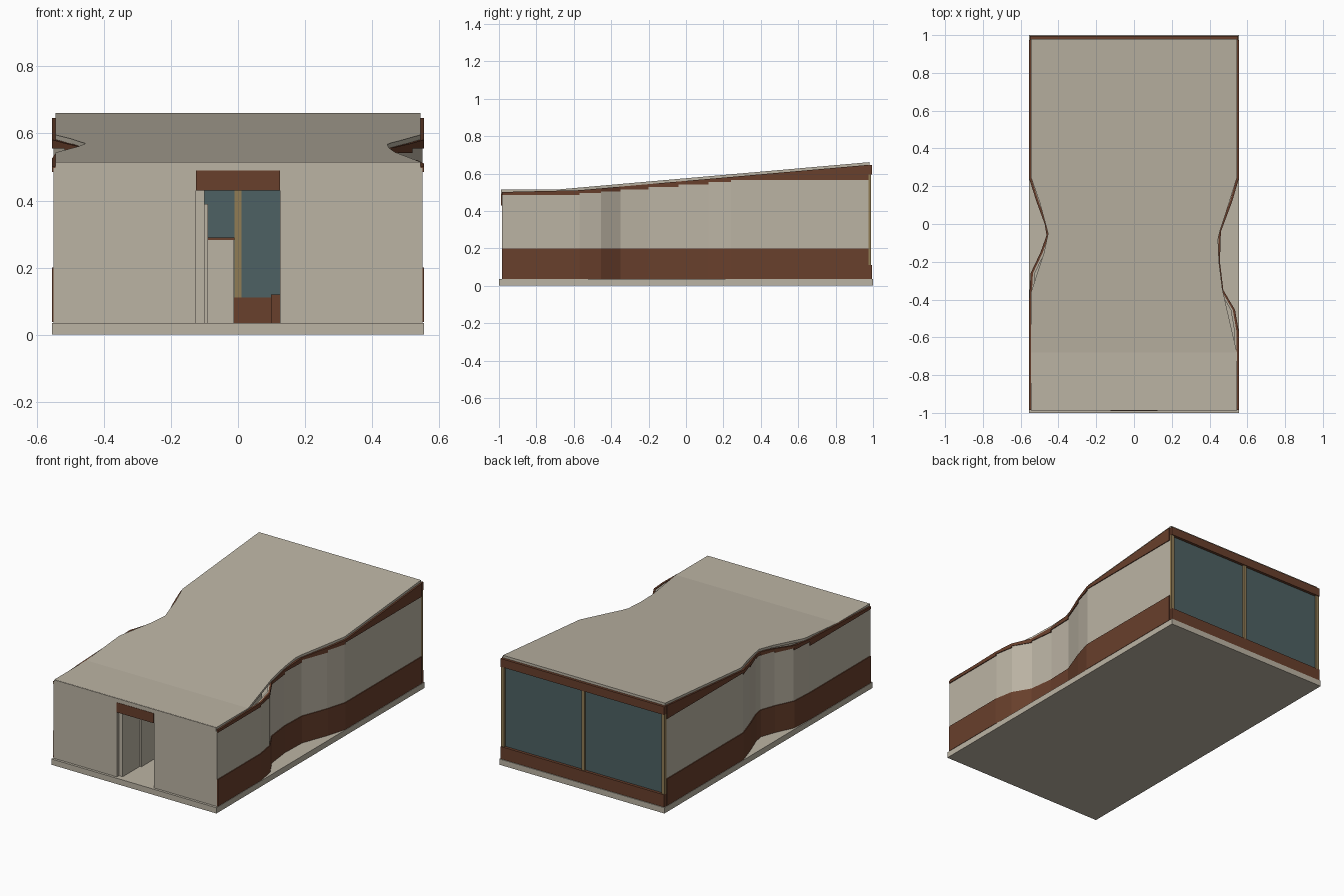
import bpy
import bmesh

if "Cube" in bpy.data.objects:
    bpy.data.objects.remove(bpy.data.objects["Cube"])


def material(name, rgb):
    m = bpy.data.materials.new(name)
    m.use_nodes = True
    m.diffuse_color = (*rgb, 1)
    m.node_tree.nodes["Principled BSDF"].inputs["Base Color"].default_value = (*rgb, 1)
    return m


CREAM = material("cream plaster", (0.50, 0.455, 0.37))
BROWN = material("brown cladding", (0.14, 0.05, 0.025))
TAN = material("tan frame", (0.28, 0.20, 0.09))
GLASS = material("teal glass", (0.075, 0.12, 0.125))


def finish(name, bm, mat):
    bmesh.ops.recalc_face_normals(bm, faces=bm.faces)
    mesh = bpy.data.meshes.new(name)
    bm.to_mesh(mesh)
    bm.free()
    mesh.materials.append(mat)
    obj = bpy.data.objects.new(name, mesh)
    bpy.context.scene.collection.objects.link(obj)
    return obj


def box(name, x, y, z, mat):
    bm = bmesh.new()
    bmesh.ops.create_cube(bm, size=1)
    for v in bm.verts:
        v.co = [lo + (c + 0.5) * (hi - lo) for c, (lo, hi) in zip(v.co, (x, y, z))]
    return finish(name, bm, mat)


def loft(bm, sections):
    """Join equal rings of points into a capped solid."""
    rings = [[bm.verts.new(p) for p in ring] for ring in sections]
    n = len(rings[0])
    for a, b in zip(rings, rings[1:]):
        for i in range(n):
            j = (i + 1) % n
            bm.faces.new((a[i], a[j], b[j], b[i]))
    bm.faces.new(rings[0])
    bm.faces.new(rings[-1])


def roof_top(y):
    return 0.515 + max(0, y + 0.68) * 0.0877


def lerp(path, y):
    for (y0, x0), (y1, x1) in zip(path, path[1:]):
        if y <= y1:
            return x0 + (x1 - x0) * (y - y0) / (y1 - y0)
    return path[-1][1]


# Floor slab
box("floor_slab", (-0.555, 0.555), (-1, 1), (0, 0.035), CREAM)

# Roof: pinched outline over a flat front and rising rear, as (y, x) edges
roof_right = [(-0.985, 0.545), (-0.68, 0.545), (-0.345, 0.468), (-0.2, 0.45),
              (-0.08, 0.445), (-0.03, 0.457), (0.06, 0.487), (0.245, 0.545), (0.98, 0.545)]
roof_left = [(-0.985, -0.545), (-0.36, -0.545), (-0.15, -0.476), (-0.05, -0.455),
             (0.117, -0.50), (0.245, -0.545), (0.98, -0.545)]
roof_sections = []
for y in sorted({p[0] for p in roof_right + roof_left}):
    l, r, t = lerp(roof_left, y), lerp(roof_right, y), roof_top(y)
    roof_sections.append([(l, y, t - 0.015), (r, y, t - 0.015), (r, y, t), (l, y, t)])
bm = bmesh.new()
loft(bm, roof_sections)
finish("roof", bm, CREAM)
box("roof_front_edge", (-0.545, 0.545), (-0.988, -0.965), (0.49, 0.514), CREAM)

# Side walls: curved plan paths as (y, x)
wall_right = [(-0.985, 0.55), (-0.57, 0.55), (-0.455, 0.53), (-0.35, 0.468), (-0.2, 0.45),
              (-0.04, 0.455), (0.12, 0.515), (0.24, 0.55), (0.975, 0.55)]
wall_left = [(-0.985, -0.55), (-0.40, -0.55), (-0.26, -0.542), (-0.15, -0.49),
             (-0.06, -0.458), (0.0, -0.468), (0.12, -0.512), (0.24, -0.55), (0.975, -0.55)]


def strip(name, path, out, thick, low, high, mat):
    """Wall strip along a path; low and high give heights for each segment."""
    s = 1 if path[0][1] > 0 else -1
    bm = bmesh.new()
    for (y0, x0), (y1, x1) in zip(path, path[1:]):
        rings = []
        for y, x in ((y0, x0), (y1, x1)):
            a, b = x + s * out, x + s * (out - thick)
            lo, hi = low(y0), high(y)
            rings.append([(a, y, lo), (b, y, lo), (b, y, hi), (a, y, hi)])
        loft(bm, rings)
    return finish(name, bm, mat)


def band_bottom(y):
    return min(roof_top(y) - 0.03, 0.565)


for side, path in (("right", wall_left), ("left", wall_right)):
    strip(side + "_wall", path, 0, 0.018, lambda y: 0.035,
          lambda y: roof_top(y) - 0.018, CREAM)
    strip(side + "_base_band", path, 0.005, 0.008, lambda y: 0.037, lambda y: 0.2, BROWN)
    strip(side + "_top_band", path, 0.005, 0.012, band_bottom,
          lambda y: roof_top(y) - 0.014, BROWN)

# Front wall with doorway
for side, x in (("right", (-0.545, -0.125)), ("left", (0.125, 0.545))):
    box(side + "_front_wall", x, (-0.985, -0.965), (0.035, 0.49), CREAM)
box("door_lintel", (-0.125, 0.125), (-0.99, -0.965), (0.43, 0.49), BROWN)

# Interior partitions and fittings
box("entry_partition", (-0.125, -0.1), (-0.965, -0.55), (0.035, 0.43), CREAM)
box("inner_partition", (-0.1, -0.09), (-0.8, -0.5), (0.035, 0.39), CREAM)
box("counter", (-0.09, -0.012), (-0.1, 0.25), (0.035, 0.283), CREAM)
box("counter_top", (-0.092, -0.01), (-0.1, 0.25), (0.283, 0.29), BROWN)
box("bench", (0.098, 0.2), (0.1, 0.4), (0.035, 0.12), BROWN)

# Glazed back wall
box("back_sill", (-0.55, 0.55), (0.968, 0.995), (0.035, 0.11), BROWN)
box("back_header", (-0.55, 0.55), (0.968, 0.995), (0.595, 0.645), BROWN)
box("back_glass", (-0.54, 0.54), (0.972, 0.978), (0.11, 0.595), GLASS)
for name, x in (("right", -0.54), ("centre", 0), ("left", 0.54)):
    box(name + "_mullion", (x - 0.01, x + 0.01), (0.968, 0.99), (0.11, 0.595), TAN)
